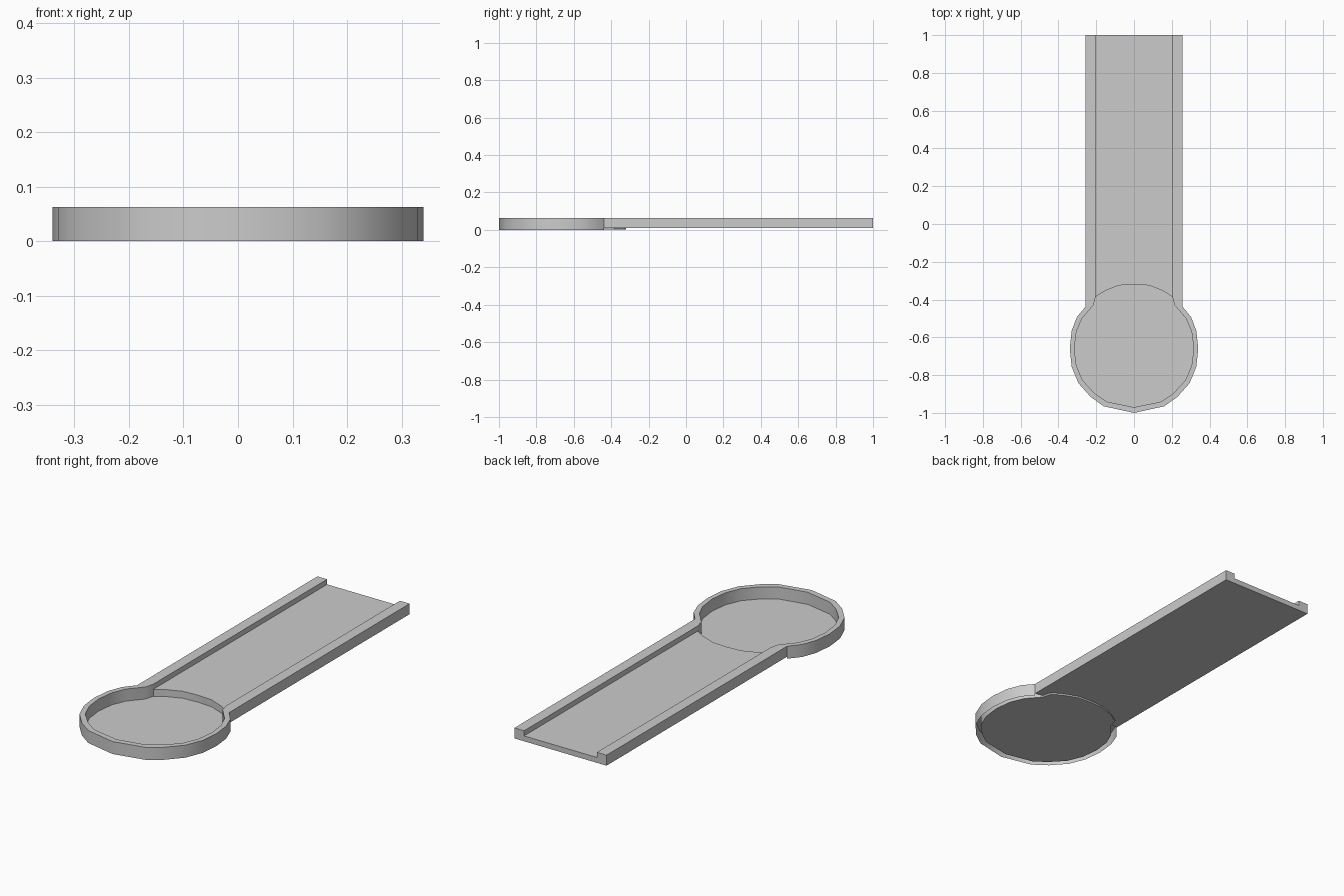
import bpy, bmesh

if "Cube" in bpy.data.objects:
    bpy.data.objects.remove(bpy.data.objects["Cube"])

TOP, FLOOR, BASE, DISC = 0.063, 0.037, 0.01, 0.002

# Right-half plan outlines; the mirror makes the left half
outer = [(0, -1), (.16, -.965), (.23, -.915), (.295, -.842), (.33, -.755), (.34, -.66),
         (.33, -.565), (.302, -.492), (.257, -.438)]
inner = [(0, -.97), (.146, -.94), (.21, -.895), (.272, -.828), (.305, -.75), (.316, -.66),
         (.305, -.57), (.275, -.5), (.215, -.43)]
step = [(.203, -.385), (.155, -.355), (.08, -.325), (0, -.32)]
corner = (.257, 1)
rail_in = (.203, 1)


def flat(bm, pts, z):
    return bm.faces.new([bm.verts.new((x, y, z)) for x, y in pts])


def wall(bm, path, z0, z1):
    for (ax, ay), (bx, by) in zip(path, path[1:]):
        bm.faces.new([bm.verts.new(p) for p in
                      ((ax, ay, z0), (bx, by, z0), (bx, by, z1), (ax, ay, z1))])


def finish(bm, name):
    bmesh.ops.remove_doubles(bm, verts=bm.verts, dist=1e-5)
    me = bpy.data.meshes.new(name)
    bm.to_mesh(me)
    bm.free()
    ob = bpy.data.objects.new(name, me)
    bpy.context.collection.objects.link(ob)
    ob.modifiers.new("mirror", 'MIRROR').use_axis[0] = True
    bpy.ops.object.select_all(action='DESELECT')
    bpy.context.view_layer.objects.active = ob
    ob.select_set(True)
    bpy.ops.object.shade_smooth_by_angle(angle=0.6)


# Round dish: hollow rim open underneath, with a thin floor
bm = bmesh.new()
wall(bm, outer, 0, TOP)
for i in range(len(outer) - 1):
    flat(bm, [outer[i], outer[i + 1], inner[i + 1], inner[i]], TOP)
wall(bm, [step[0]] + inner[::-1], DISC, TOP)
wall(bm, step[::-1], DISC, FLOOR)
flat(bm, inner + step, DISC)
finish(bm, "round_dish")

# Long channel: floor with a raised rail on each side
bm = bmesh.new()
flat(bm, [step[0], rail_in, (0, 1)] + step[:0:-1], FLOOR)
flat(bm, [outer[-1], corner, rail_in, step[0], inner[-1]], TOP)
wall(bm, [outer[-1], corner], BASE, TOP)
wall(bm, [rail_in, step[0]], FLOOR, TOP)
flat(bm, [outer[-1], corner, (0, 1)] + step[::-1] + [inner[-1]], BASE).normal_flip()
bm.faces.new([bm.verts.new((x, 1, z)) for x, z in
              ((0, BASE), (0, FLOOR), (.203, FLOOR), (.203, TOP), (.257, TOP), (.257, BASE))])
finish(bm, "channel")
